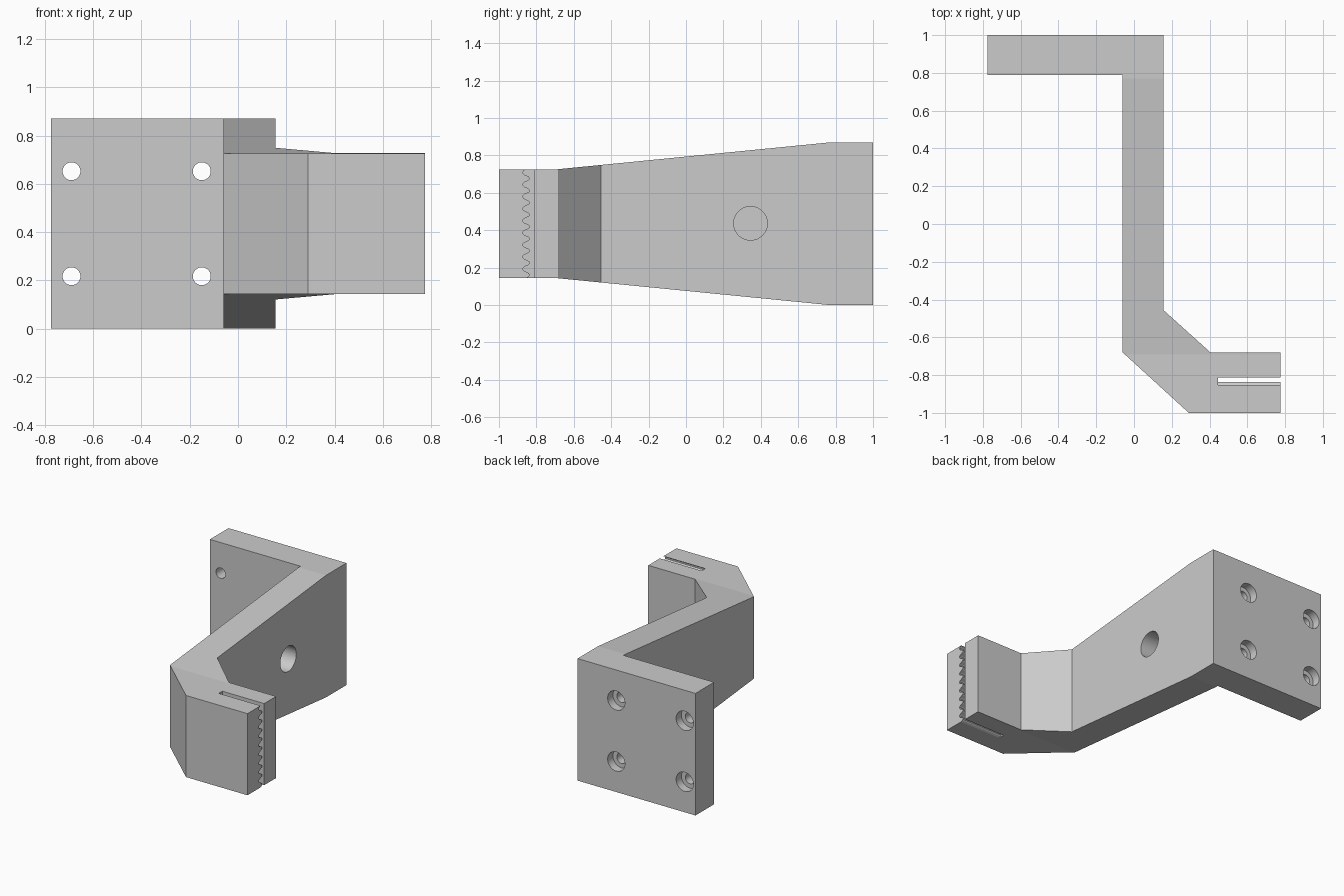
import bpy
import bmesh
import math
from mathutils import Vector, Matrix

default = bpy.data.objects.get("Cube")
if default:
    bpy.data.objects.remove(default, do_unlink=True)

grey = bpy.data.materials.new("matte_grey")
grey.use_nodes = True
colour = (0.6, 0.6, 0.6, 1)
grey.diffuse_color = colour
grey.node_tree.nodes["Principled BSDF"].inputs["Base Color"].default_value = colour


def make_object(name, bm):
    bmesh.ops.recalc_face_normals(bm, faces=bm.faces)
    mesh = bpy.data.meshes.new(name)
    bm.to_mesh(mesh)
    bm.free()
    mesh.materials.append(grey)
    obj = bpy.data.objects.new(name, mesh)
    bpy.context.collection.objects.link(obj)
    return obj


def prism(name, points, sweep):
    """Extrude a closed outline along the sweep vector."""
    bm = bmesh.new()
    face = bm.faces.new([bm.verts.new(p) for p in points])
    result = bmesh.ops.extrude_face_region(bm, geom=[face])
    moved = [v for v in result["geom"] if isinstance(v, bmesh.types.BMVert)]
    bmesh.ops.translate(bm, verts=moved, vec=Vector(sweep))
    return make_object(name, bm)


def cylinder(name, centre, radius, length, axis):
    bm = bmesh.new()
    bmesh.ops.create_cone(bm, cap_ends=True, segments=48, radius1=radius,
                          radius2=radius, depth=length)
    turn = Vector((0, 0, 1)).rotation_difference(Vector(axis)).to_matrix().to_4x4()
    bmesh.ops.transform(bm, matrix=Matrix.Translation(centre) @ turn, verts=bm.verts)
    return make_object(name, bm)


def carve(target, cutter, operation="DIFFERENCE"):
    mod = target.modifiers.new("carve", "BOOLEAN")
    mod.operation = operation
    mod.solver = "EXACT"
    mod.object = cutter
    bpy.context.view_layer.objects.active = target
    bpy.ops.object.modifier_apply(modifier=mod.name)
    bpy.data.objects.remove(cutter, do_unlink=True)


# Bracket plan: mounting plate, arm, angled elbow and clamp jaw
HEIGHT = 0.87
plan = [(-0.775, 1), (-0.775, 0.79), (-0.06, 0.79), (-0.06, -0.68), (0.29, -1),
        (0.775, -1), (0.775, -0.68), (0.405, -0.68), (0.155, -0.455), (0.155, 1)]
bracket = prism("bracket", [(x, y, -0.1) for x, y in plan], (0, 0, HEIGHT + 0.2))

# Side taper from the tall plate down to the jaw
half = [(-1.1, 0.291), (-0.69, 0.291), (0.77, HEIGHT / 2), (1.1, HEIGHT / 2)]
mid = HEIGHT / 2
side = [(-1, y, mid + h) for y, h in half] + [(-1, y, mid - h) for y, h in reversed(half)]
carve(bracket, prism("taper_cutter", side, (2, 0, 0)), "INTERSECT")

# Belt slot with rounded teeth on its front wall
PITCH, STEPS, TEETH = 0.0645, 12, 11
slot = [(0.445, -0.812, mid + TEETH * PITCH / 2), (0.445, -0.812, mid - TEETH * PITCH / 2)]
for i in range(TEETH * STEPS + 1):
    wave = math.sin(2 * math.pi * i / STEPS)
    wave = max(-1, min(1, 1.4 * wave))
    z = mid + PITCH * (i / STEPS - TEETH / 2)
    slot.append((0.445, -0.854 + 0.017 * wave, z))
carve(bracket, prism("slot_cutter", slot, (0.5, 0, 0)))

# Screw holes, counterbored from the back
for x in (-0.69, -0.15):
    for z in (0.217, 0.652):
        carve(bracket, cylinder("screw_cutter", (x, 0.9, z), 0.037, 0.4, (0, 1, 0)))
        carve(bracket, cylinder("screw_head_cutter", (x, 1, z), 0.068, 0.12, (0, 1, 0)))

# Blind round pocket in the arm
carve(bracket, cylinder("pocket_cutter", (0.155, 0.345, 0.437), 0.09, 0.34, (1, 0, 0)))

bpy.ops.object.select_all(action="DESELECT")
bracket.select_set(True)
bpy.context.view_layer.objects.active = bracket
bpy.ops.object.shade_smooth_by_angle(angle=math.radians(20))
# Keep the shallow taper planes crisp: only the small curved walls stay smooth
for poly in bracket.data.polygons:
    if poly.area > 0.02:
        poly.use_smooth = False
